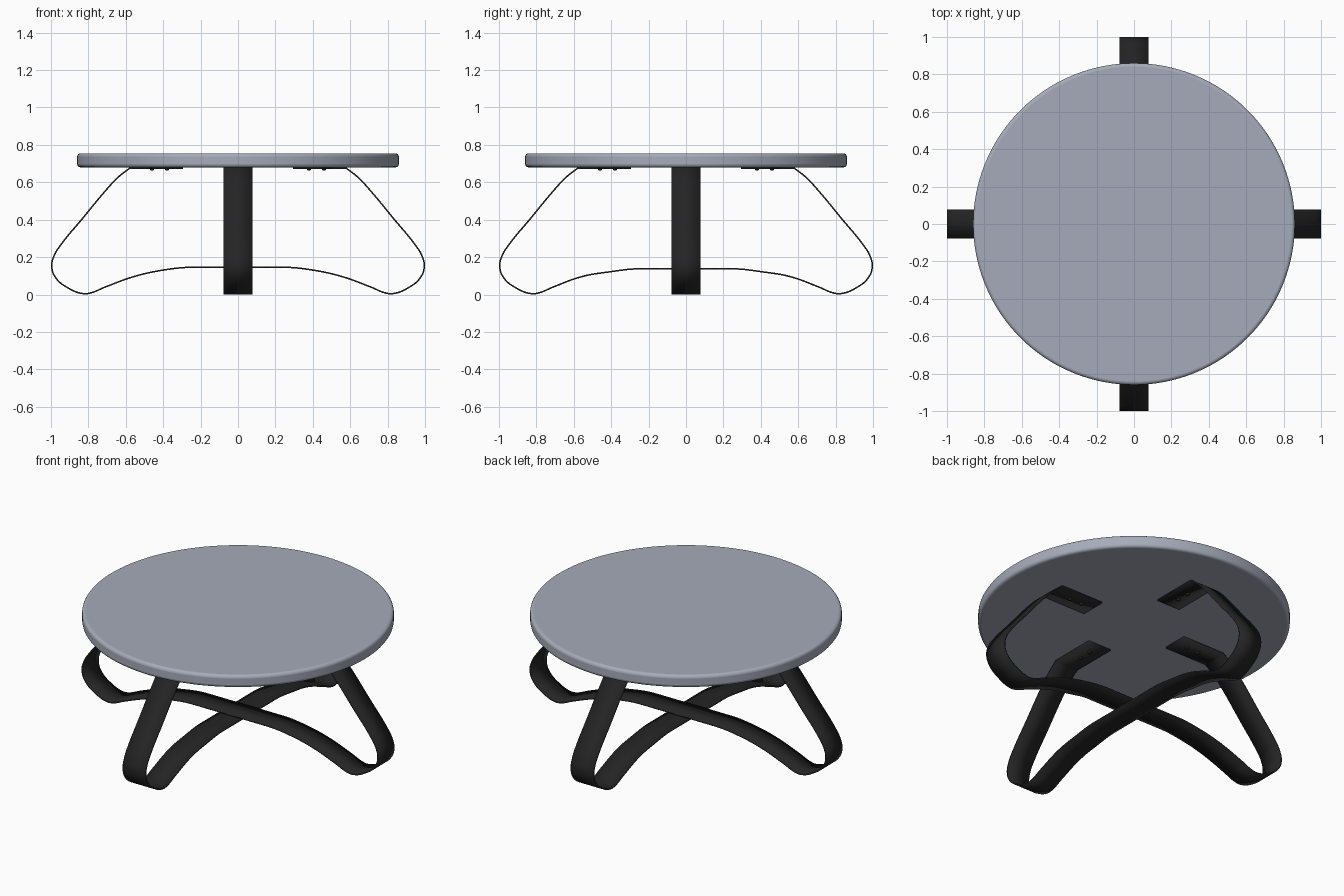
import bpy
import bmesh
from math import radians, pi, cos, sin

cube = bpy.data.objects.get("Cube")
if cube:
    bpy.data.objects.remove(cube, do_unlink=True)

WIDTH, THICK = 0.155, 0.008
TOP_R, TOP_LOW, TOP_HIGH = 0.86, 0.68, 0.755


def material(name, rgb):
    mat = bpy.data.materials.new(name)
    mat.use_nodes = True
    colour = (*rgb, 1)
    mat.diffuse_color = colour
    mat.node_tree.nodes["Principled BSDF"].inputs["Base Color"].default_value = colour
    return mat


grey = material("cool grey", (0.38, 0.41, 0.49))
black = material("soft black", (0.018, 0.018, 0.018))


def select_only(obj):
    bpy.ops.object.select_all(action="DESELECT")
    obj.select_set(True)
    bpy.context.view_layer.objects.active = obj


def smooth(obj, angle=35):
    select_only(obj)
    bpy.ops.object.shade_smooth_by_angle(angle=radians(angle))


# Round top with softened rims
bpy.ops.mesh.primitive_cylinder_add(vertices=128, radius=TOP_R, depth=TOP_HIGH - TOP_LOW,
                                    location=(0, 0, (TOP_LOW + TOP_HIGH) / 2))
top = bpy.context.object
top.name = "table_top"
top.data.materials.append(grey)
rim = top.modifiers.new("rounded_rim", "BEVEL")
rim.width, rim.segments, rim.limit_method = 0.018, 4, "ANGLE"
rim.angle_limit = radians(40)
smooth(top)


# Bent flat bars: half a profile from mounting plate to foot to crossing, then mirrored
def bent_bar(name, middle, turn):
    half = [(0.295, 0.676), (0.578, 0.676), (0.64, 0.628), (0.71, 0.553), (0.83, 0.408),
            (0.955, 0.255), (0.982, 0.21), (0.996, 0.15), (0.975, 0.09), (0.91, 0.036),
            (0.83, 0.005), (0.79, 0.008), (0.71, 0.04), (0.556, 0.096),
            (0.41, middle - 0.016), (0.257, middle)]
    path = half + [(-x, z) for x, z in reversed(half)]
    curve = bpy.data.curves.new(name, "CURVE")
    curve.dimensions, curve.fill_mode = "2D", "NONE"
    curve.extrude, curve.resolution_u = WIDTH / 2, 6
    spline = curve.splines.new("BEZIER")
    spline.bezier_points.add(len(path) - 1)
    for point, (x, z) in zip(spline.bezier_points, path):
        point.co = (x, z, 0)
        corner = z > 0.67
        point.handle_left_type = point.handle_right_type = "VECTOR" if corner else "AUTO"
    # Keep the crossing stretch level
    for i in (len(half) - 1, len(half)):
        p = spline.bezier_points[i]
        p.handle_left_type = p.handle_right_type = "ALIGNED"
        p.handle_left = (p.co.x + 0.05, p.co.y, 0)
        p.handle_right = (p.co.x - 0.05, p.co.y, 0)
    bar = bpy.data.objects.new(name, curve)
    bpy.context.collection.objects.link(bar)
    bar.rotation_euler = (pi / 2, 0, turn)
    select_only(bar)
    bpy.ops.object.convert(target="MESH")
    bar = bpy.context.object
    bar.data.materials.clear()
    bar.data.materials.append(black)
    bm = bmesh.new()
    bm.from_mesh(bar.data)
    bmesh.ops.remove_doubles(bm, verts=bm.verts, dist=0.0005)
    bmesh.ops.recalc_face_normals(bm, faces=bm.faces)
    bm.to_mesh(bar.data)
    bm.free()
    solid = bar.modifiers.new("bar_thickness", "SOLIDIFY")
    solid.thickness, solid.offset = THICK, 0
    smooth(bar)


bent_bar("side_to_side_legs", 0.145, 0)
bent_bar("front_to_back_legs", 0.137, pi / 2)


# Low round fastener heads
def screw(name, x, y, z, radius, height):
    bpy.ops.mesh.primitive_uv_sphere_add(segments=12, ring_count=8, radius=1, location=(x, y, z))
    head = bpy.context.object
    head.name = name
    head.scale = (radius, radius, height)
    head.data.materials.append(black)
    smooth(head)


for i, side in enumerate(("left", "back", "right", "front")):
    for part, dist in (("inner", 0.38), ("outer", 0.46)):
        screw(f"{side}_{part}_screw", dist * cos(i * pi / 2), dist * sin(i * pi / 2),
              0.672, 0.012, 0.01)
screw("crossing_bolt", 0, 0, 0.141, 0.014, 0.011)
